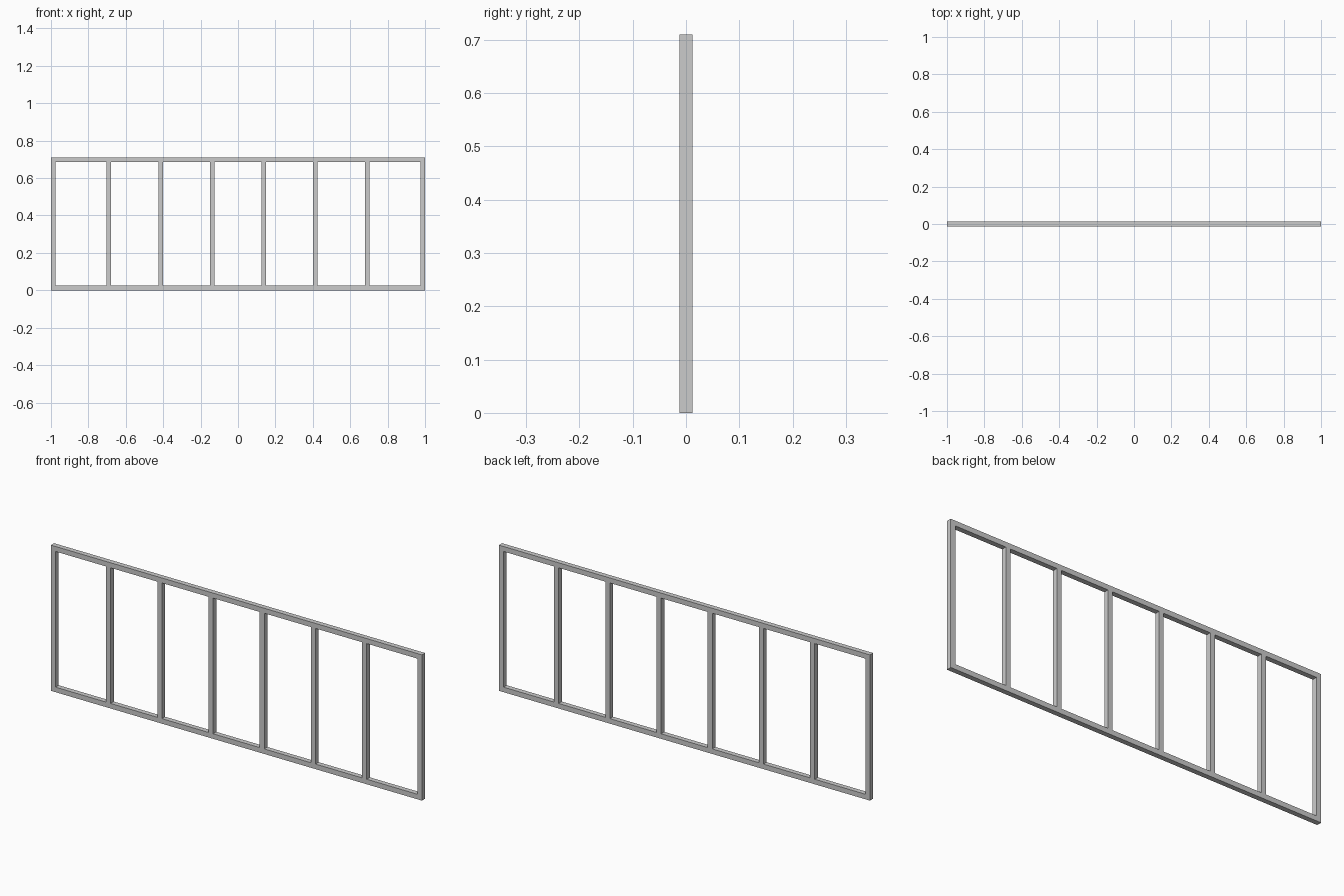
import bpy

if "Cube" in bpy.data.objects:
    bpy.data.objects.remove(bpy.data.objects["Cube"])

LENGTH, HEIGHT, BAR = 2.0, 0.71, 0.0245


def bar(name, center, size):
    bpy.ops.mesh.primitive_cube_add(size=1, location=center)
    ob = bpy.context.object
    ob.name = name
    ob.scale = size
    bpy.ops.object.transform_apply(location=False, rotation=False, scale=True)
    return ob


# Full-length horizontal rails
bar("bottom_rail", (0, 0, BAR / 2), (LENGTH, BAR, BAR))
bar("top_rail", (0, 0, HEIGHT - BAR / 2), (LENGTH, BAR, BAR))

# Upright posts between the rails: two ends and six evenly spaced inner ones
post_size = (BAR, BAR, HEIGHT - 2 * BAR)
for side, label in ((-1, "left"), (1, "right")):
    bar(f"{label}_end_post", (side * (LENGTH - BAR) / 2, 0, HEIGHT / 2), post_size)
    for i in range(3):
        x = side * 0.276 * (i + 0.5)
        bar(f"{label}_inner_post_{i + 1}", (x, 0, HEIGHT / 2), post_size)
